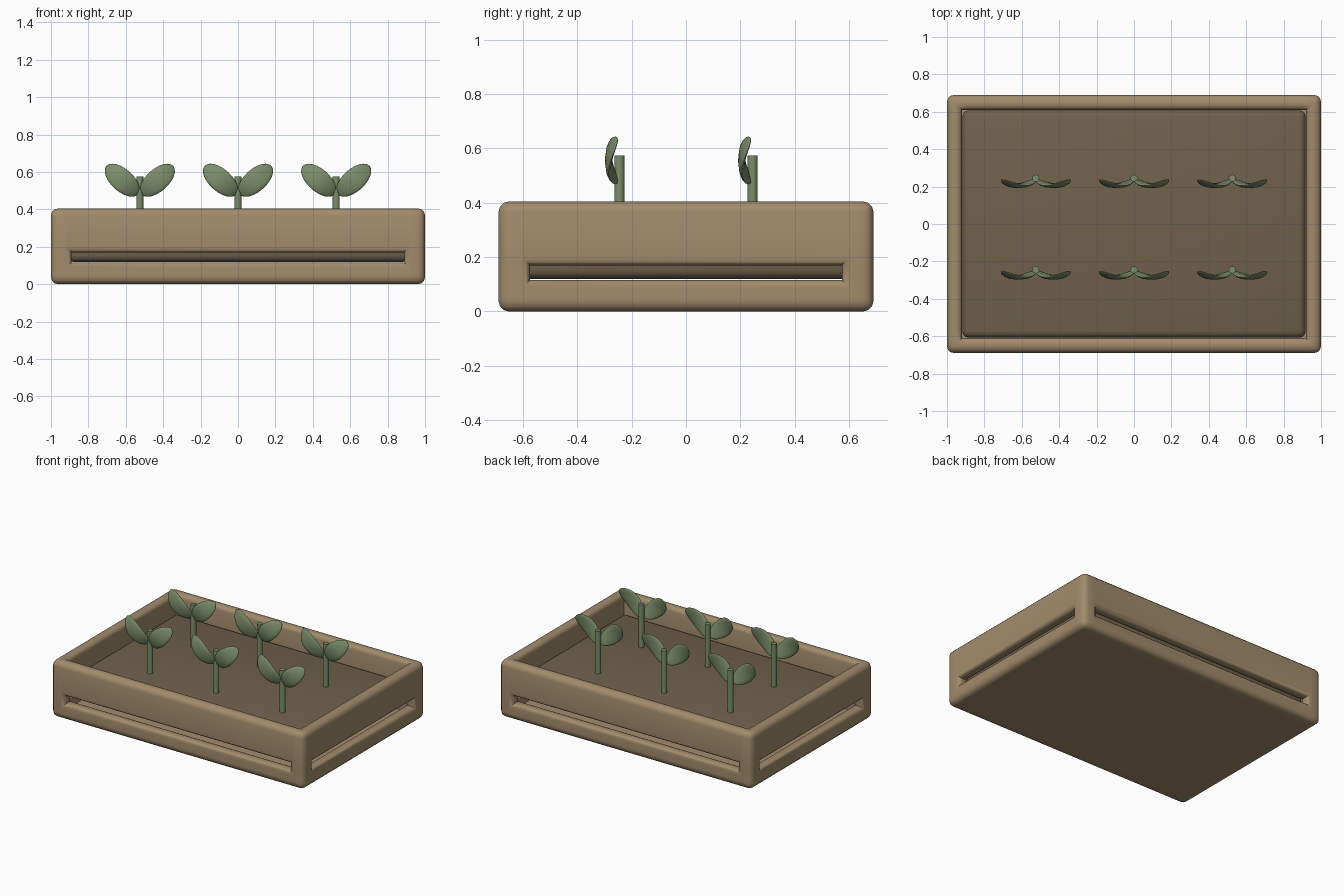
import bpy, bmesh, math
from mathutils import Vector, Matrix

if "Cube" in bpy.data.objects:
    bpy.data.objects.remove(bpy.data.objects["Cube"])


def material(name, rgb):
    m = bpy.data.materials.new(name)
    m.diffuse_color = (*rgb, 1)
    m.use_nodes = True
    m.node_tree.nodes["Principled BSDF"].inputs["Base Color"].default_value = m.diffuse_color
    return m


WOOD = material("tan wood", (0.36, 0.26, 0.15))
SOIL = material("brown soil", (0.165, 0.12, 0.073))
GREEN = material("leaf green", (0.20, 0.27, 0.145))


def finish(bm, name, mat, angle=40):
    bmesh.ops.recalc_face_normals(bm, faces=bm.faces)
    me = bpy.data.meshes.new(name)
    bm.to_mesh(me)
    bm.free()
    me.materials.append(mat)
    ob = bpy.data.objects.new(name, me)
    bpy.context.collection.objects.link(ob)
    bpy.ops.object.select_all(action='DESELECT')
    ob.select_set(True)
    bpy.context.view_layer.objects.active = ob
    bpy.ops.object.shade_smooth_by_angle(angle=math.radians(angle))
    return ob


def bevel(bm, edges, width):
    bmesh.ops.bevel(bm, geom=edges, offset=width, offset_type='OFFSET',
                    segments=3, profile=0.5, affect='EDGES', clamp_overlap=False)


# Planter box: solid cells of a coarse grid, with cavity and side slots left out
X = [-1, -0.92, -0.89, 0.89, 0.92, 1]
Y = [-0.69, -0.61, -0.575, 0.575, 0.61, 0.69]
Z = [0, 0.05, 0.115, 0.17, 0.405]


def solid(i, j, k):
    if not (0 <= i < 5 and 0 <= j < 5 and 0 <= k < 4):
        return False
    cavity = 1 <= i <= 3 and 1 <= j <= 3 and k >= 1
    slot = k == 2 and (i == 2 or j == 2)
    return not (cavity or slot)


bm = bmesh.new()
grid = {}


def corner(i, j, k):
    if (i, j, k) not in grid:
        grid[i, j, k] = bm.verts.new((X[i], Y[j], Z[k]))
    return grid[i, j, k]


for i in range(5):
    for j in range(5):
        for k in range(4):
            if not solid(i, j, k):
                continue
            for axis in range(3):
                for side in (0, 1):
                    n = [i, j, k]
                    n[axis] += 2 * side - 1
                    if solid(*n):
                        continue
                    ring = []
                    for a, b in ((0, 0), (1, 0), (1, 1), (0, 1)):
                        c = [i, j, k]
                        c[axis] += side
                        c[(axis + 1) % 3] += a
                        c[(axis + 2) % 3] += b
                        ring.append(corner(*c))
                    bm.faces.new(ring if side else ring[::-1])
bm.normal_update()


def on_hull(v):
    return (abs(abs(v.co.x) - 1) < 1e-4) + (abs(abs(v.co.y) - 0.69) < 1e-4) \
        + (v.co.z < 1e-4 or v.co.z > 0.4049) >= 2


def sharp(e):
    return len(e.link_faces) == 2 and e.is_convex and e.calc_face_angle(0) > 1.4


bevel(bm, [e for e in bm.edges if sharp(e) and all(on_hull(v) for v in e.verts)], 0.038)
bm.normal_update()
bevel(bm, [e for e in bm.edges if sharp(e)], 0.028)
finish(bm, "planter_box", WOOD)

# Soil block with rounded edges
bm = bmesh.new()
bmesh.ops.create_cube(bm, size=1, matrix=Matrix.Translation((0, 0, 0.195))
                      @ Matrix.Diagonal((1.836, 1.216, 0.15, 1)))
bevel(bm, bm.edges[:], 0.035)
finish(bm, "soil", SOIL)

# Seedlings: a stem with two cupped leaves each
for px in (-0.525, 0, 0.525):
    for py in (-0.245, 0.245):
        bm = bmesh.new()
        bmesh.ops.create_cone(bm, cap_ends=True, segments=16, radius1=0.019,
                              radius2=0.019, depth=0.325,
                              matrix=Matrix.Translation((px, py, 0.4125)))
        finish(bm, "stem", GREEN)
        bm = bmesh.new()
        for s in (-1, 1):
            leaf = bmesh.ops.create_uvsphere(bm, u_segments=20, v_segments=12, radius=1)
            tilt = Matrix.Rotation(-math.radians(42), 3, 'Y')
            for v in leaf["verts"]:
                u, t, w = v.co.z, v.co.y, v.co.x
                bow = -0.007 - 0.033 * (1 - u * u)
                p = tilt @ Vector((0.114 * u, 0.013 * t + bow, 0.06 * w))
                v.co = (px + s * (p.x + 0.094), py + p.y, p.z + 0.556)
        finish(bm, "leaf_pair", GREEN, 60)
